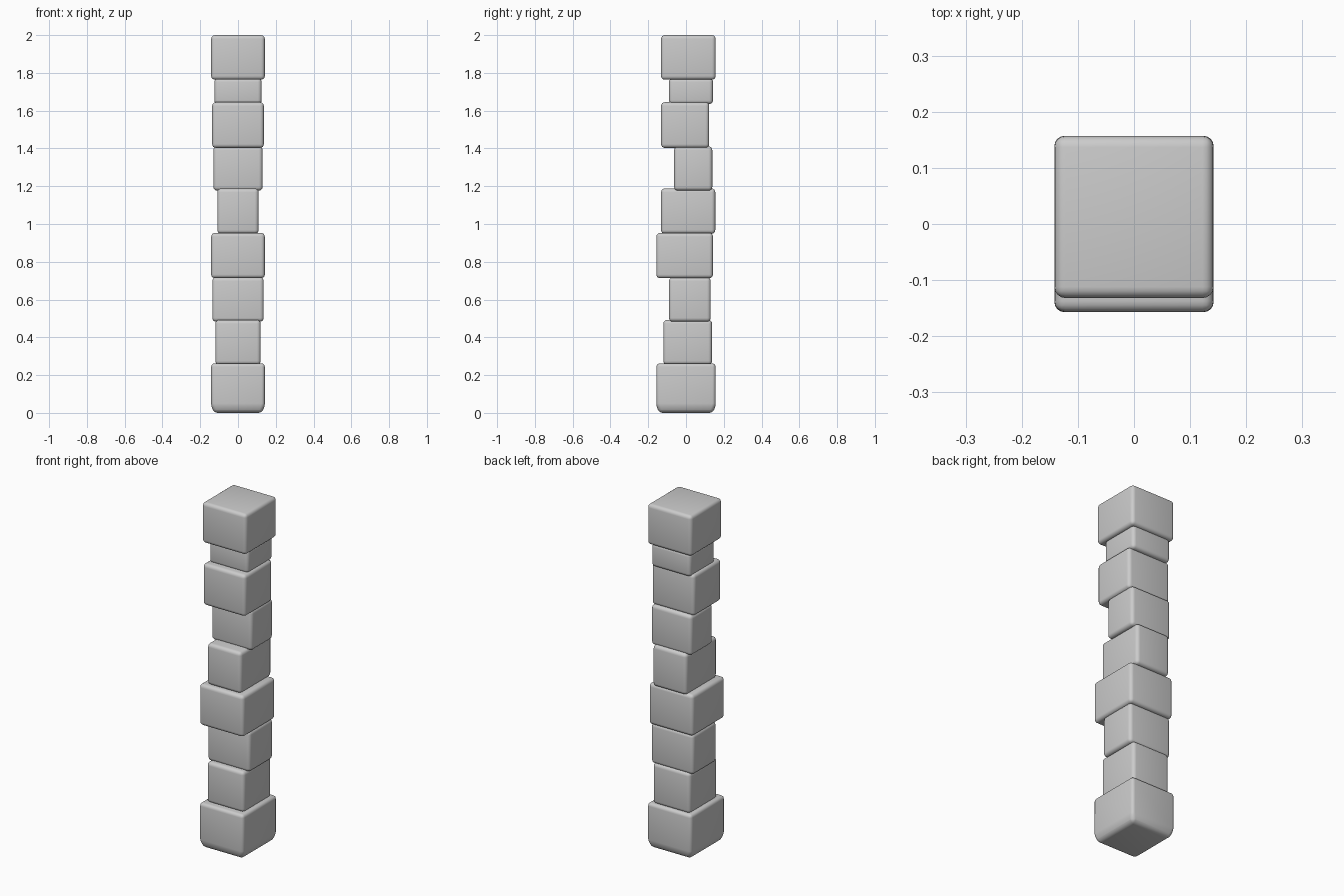
import bpy, bmesh

if "Cube" in bpy.data.objects:
    bpy.data.objects.remove(bpy.data.objects["Cube"])

# Blocks from bottom to top: half width x, y min, y max, z min, z max
BLOCKS = [
    (0.142, -0.157, 0.157, 0.00, 0.262),
    (0.120, -0.120, 0.138, 0.255, 0.492),
    (0.136, -0.090, 0.131, 0.483, 0.718),
    (0.142, -0.157, 0.143, 0.713, 0.953),
    (0.109, -0.132, 0.155, 0.948, 1.188),
    (0.130, -0.063, 0.139, 1.177, 1.411),
    (0.137, -0.132, 0.123, 1.403, 1.645),
    (0.125, -0.090, 0.143, 1.635, 1.772),
    (0.142, -0.132, 0.157, 1.764, 2.00),
]


def rounded_block(name, hx, y0, y1, z0, z1, foot=False):
    bm = bmesh.new()
    bmesh.ops.create_cube(bm, size=1)
    for v in bm.verts:
        v.co.x *= 2 * hx
        v.co.y = (y0 + y1) / 2 + v.co.y * (y1 - y0)
        v.co.z = (z0 + z1) / 2 + v.co.z * (z1 - z0)
    if foot:
        # Sloped chamfer around the underside of the base
        bottom = min(bm.faces, key=lambda f: f.calc_center_median().z)
        bmesh.ops.inset_region(bm, faces=[bottom], thickness=0.025)
        inner = set(bottom.verts)
        for v in bm.verts:
            if v.co.z < z0 + 0.001 and v not in inner:
                v.co.z += 0.032
    me = bpy.data.meshes.new(name)
    bm.to_mesh(me)
    bm.free()
    ob = bpy.data.objects.new(name, me)
    bpy.context.collection.objects.link(ob)
    # Soft rounded edges
    bev = ob.modifiers.new("bevel", 'BEVEL')
    bev.width = 0.01 if foot else 0.02
    bev.segments = 4
    bev.limit_method = 'ANGLE'
    bev.angle_limit = 0.5
    if foot:
        bev.width = 0.018
    bpy.ops.object.select_all(action='DESELECT')
    ob.select_set(True)
    bpy.context.view_layer.objects.active = ob
    bpy.ops.object.modifier_apply(modifier=bev.name)
    bpy.ops.object.shade_smooth_by_angle()
    return ob


# Column of stacked blocks
for i, spec in enumerate(BLOCKS):
    label = "base_block" if i == 0 else "top_block" if i == len(BLOCKS) - 1 else f"column_block_{i}"
    rounded_block(label, *spec, foot=(i == 0))
